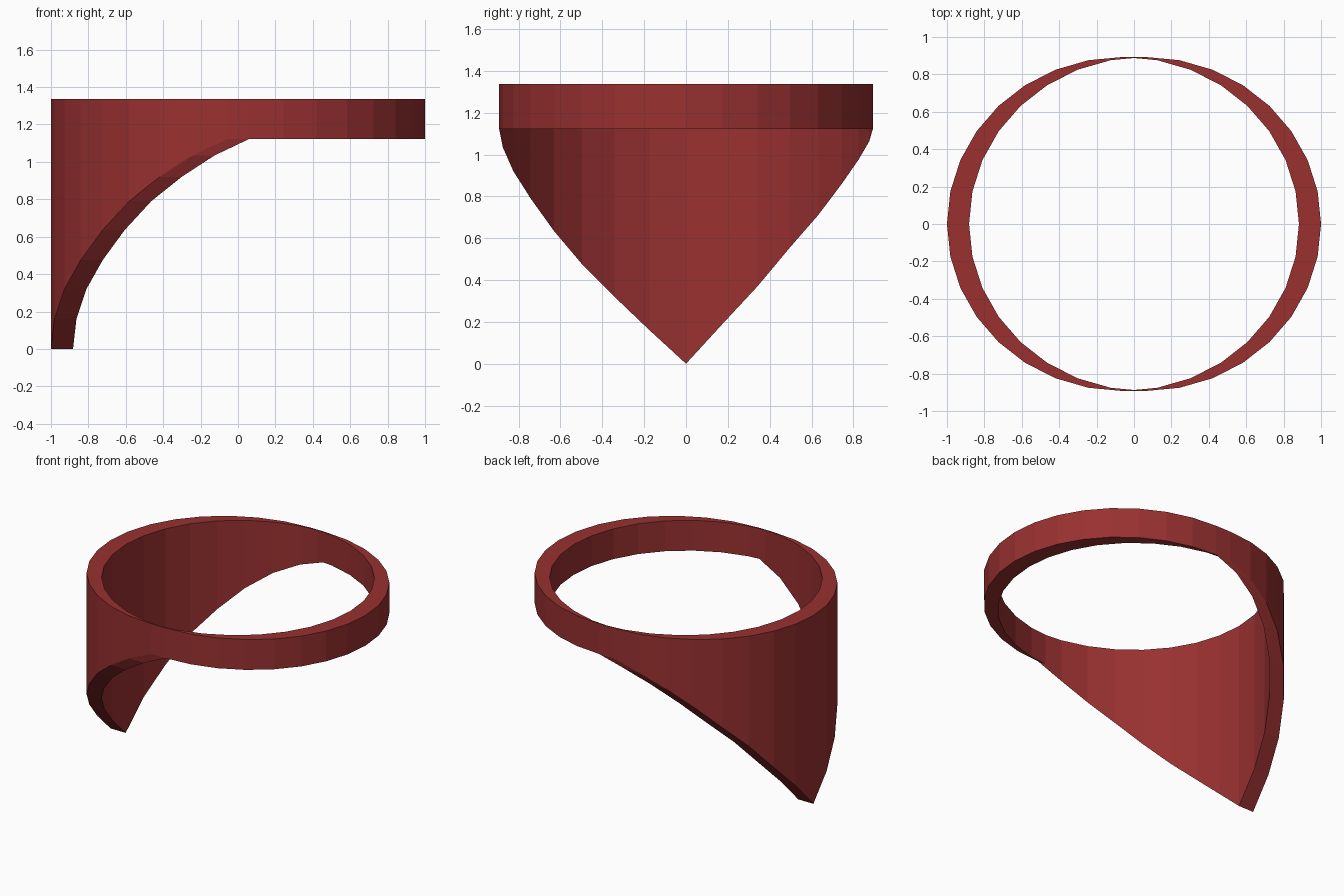
import bpy, bmesh, math

if "Cube" in bpy.data.objects:
    bpy.data.objects.remove(bpy.data.objects["Cube"])

RX, RY, SHIFT = 0.941, 0.893, 0.059   # oval radii and half thickness along x
TOP, RING_BOTTOM = 1.337, 1.122

red = bpy.data.materials.new("dark red")
red.diffuse_color = (0.32, 0.03, 0.03, 1)
red.use_nodes = True
red.node_tree.nodes["Principled BSDF"].inputs["Base Color"].default_value = red.diffuse_color


def half_oval(name, side, bottoms):
    """Half an oval wall (side = -1 left, 1 right), thickened along x,
    with one bottom height per column from front to back."""
    bm = bmesh.new()
    columns = []
    for i, low in enumerate(bottoms):
        a = math.pi * (i / (len(bottoms) - 1) - 0.5)
        x, y = side * RX * math.cos(a), RY * math.sin(a)
        columns.append([bm.verts.new((x + dx, y, z)) for dx, z in
                        ((-SHIFT, low), (SHIFT, low), (SHIFT, TOP), (-SHIFT, TOP))])
    for p, q in zip(columns, columns[1:]):
        for j in range(4):
            k = (j + 1) % 4
            bm.faces.new((p[j], p[k], q[k], q[j]))
    bm.faces.new(columns[0])
    bm.faces.new(columns[-1])
    bmesh.ops.recalc_face_normals(bm, faces=bm.faces)
    mesh = bpy.data.meshes.new(name)
    bm.to_mesh(mesh)
    bm.free()
    mesh.materials.append(red)
    obj = bpy.data.objects.new(name, mesh)
    bpy.context.collection.objects.link(obj)
    return obj


# Plain band on the right half
half_oval("ring_band", 1, [RING_BOTTOM] * 17)

# Left half tapers to a point at the bottom, slightly fuller at the front
front = [RING_BOTTOM, 1.035, 0.92, 0.79, 0.635, 0.475, 0.32, 0.16]
back = [0.19, 0.37, 0.555, 0.71, 0.857, 0.976, 1.063, RING_BOTTOM]
half_oval("pointed_guard", -1, front + [0.0] + back)
